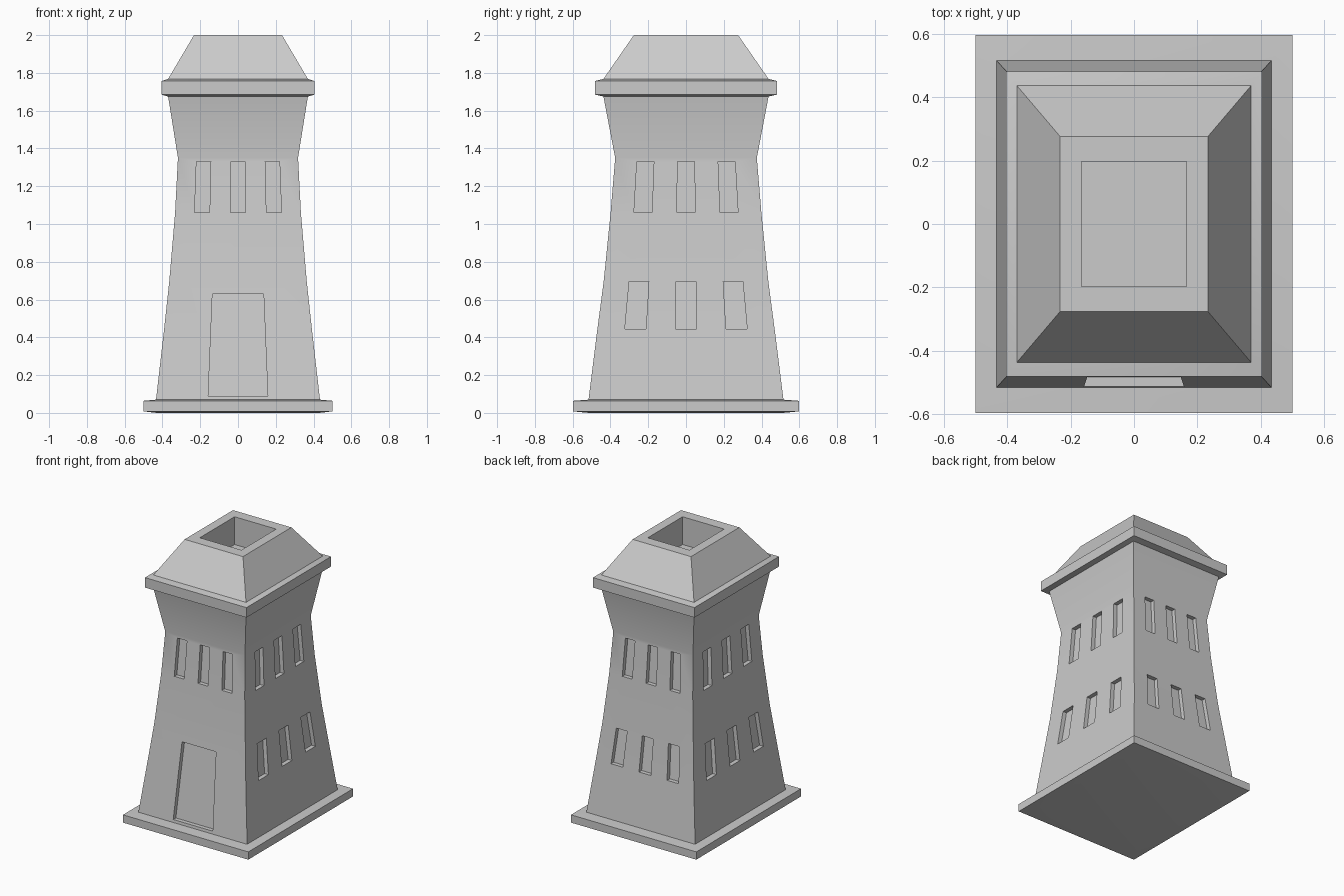
import bpy, bmesh, math

if "Cube" in bpy.data.objects:
    bpy.data.objects.remove(bpy.data.objects["Cube"])

# Wall outline: (half width x, half depth y, height)
WALL = [(0.434, 0.516, 0.07), (0.391, 0.469, 0.445), (0.364, 0.436, 0.695),
        (0.333, 0.399, 1.06), (0.318, 0.375, 1.35), (0.37, 0.437, 1.675)]
RECESS = 0.03


def finish(bm, name):
    mesh = bpy.data.meshes.new(name)
    bm.to_mesh(mesh)
    bm.free()
    ob = bpy.data.objects.new(name, mesh)
    bpy.context.collection.objects.link(ob)
    return ob


def activate(ob):
    bpy.ops.object.select_all(action='DESELECT')
    ob.select_set(True)
    bpy.context.view_layer.objects.active = ob


def loft(name, rings, cap_start=False, cap_end=False):
    """Skin a stack of rectangles, listed in order along the outline."""
    bm = bmesh.new()
    loops = [[bm.verts.new((sx * hx, sy * hy, z))
              for sx, sy in ((-1, -1), (1, -1), (1, 1), (-1, 1))]
             for hx, hy, z in rings]
    for a, b in zip(loops, loops[1:]):
        for i in range(4):
            j = (i + 1) % 4
            bm.faces.new((a[i], a[j], b[j], b[i]))
    if cap_start:
        bm.faces.new(loops[0][::-1])
    if cap_end:
        bm.faces.new(loops[-1])
    return finish(bm, name)


def wall_size(z):
    for (x0, y0, z0), (x1, y1, z1) in zip(WALL, WALL[1:]):
        if z <= z1:
            t = (z - z0) / (z1 - z0)
            return x0 + t * (x1 - x0), y0 + t * (y1 - y0)


def add_recess(bm, side, f0, f1, z0, z1):
    """Tapered cutter block; side 0..3 = front, right, back, left."""
    ang = side * math.pi / 2
    tx, ty = round(math.cos(ang)), round(math.sin(ang))
    nx, ny = ty, -tx
    vs = []
    for z in (z0, z1):
        hx, hy = wall_size(z)
        w, d = (hx, hy) if side % 2 == 0 else (hy, hx)
        for f, off in ((f0, -RECESS), (f1, -RECESS), (f1, 0.05), (f0, 0.05)):
            vs.append(bm.verts.new((tx * f * w + nx * (d + off),
                                    ty * f * w + ny * (d + off), z)))
    for q in ((0, 1, 2, 3), (4, 5, 6, 7), (0, 1, 5, 4),
              (1, 2, 6, 5), (2, 3, 7, 6), (3, 0, 4, 7)):
        bm.faces.new([vs[i] for i in q])


# Base slab, with very slightly sloped top and bottom
base = loft("base_slab", [(0.43, 0.515, 0), (0.5, 0.597, 0.008),
                          (0.5, 0.597, 0.064), WALL[0]], cap_start=True)

# Tower walls
walls = loft("tower_walls", WALL, True, True)

# Window and door recesses
bm = bmesh.new()
for side in range(4):
    for z0, z1 in ((0.445, 0.695), (1.06, 1.33)):
        if side == 0 and z0 < 1:
            add_recess(bm, 0, -0.365, 0.365, 0.09, 0.63)
            continue
        for f0, f1 in ((-0.69, -0.452), (-0.12, 0.12), (0.452, 0.69)):
            add_recess(bm, side, f0, f1, z0, z1)
bmesh.ops.recalc_face_normals(bm, faces=bm.faces[:])
cutter = finish(bm, "recess_cutter")
cutter.hide_render = True

mod = walls.modifiers.new("recesses", 'BOOLEAN')
mod.operation = 'DIFFERENCE'
mod.solver = 'EXACT'
mod.object = cutter
activate(walls)
bpy.ops.object.modifier_apply(modifier=mod.name)
bpy.data.objects.remove(cutter)

# Open the wall ends hidden inside the slab and cornice
bm = bmesh.new()
bm.from_mesh(walls.data)
ends = [f for f in bm.faces
        if all(v.co.z < 0.071 for v in f.verts) or all(v.co.z > 1.674 for v in f.verts)]
bmesh.ops.delete(bm, geom=ends, context='FACES')
bm.to_mesh(walls.data)
bm.free()

# Cornice band
ROOF_FOOT = (0.37, 0.437, 1.768)
cornice = loft("cornice", [WALL[-1], (0.405, 0.482, 1.685),
                           (0.405, 0.482, 1.757), ROOF_FOOT])

# Hipped roof with a square well sunk in its flat top
roof = loft("roof", [ROOF_FOOT, (0.233, 0.276, 2.0), (0.166, 0.198, 2.0),
                     (0.166, 0.198, 1.8)], cap_end=True)

for ob in (base, walls, cornice, roof):
    activate(ob)
    bpy.ops.object.shade_smooth_by_angle(angle=math.radians(30))
